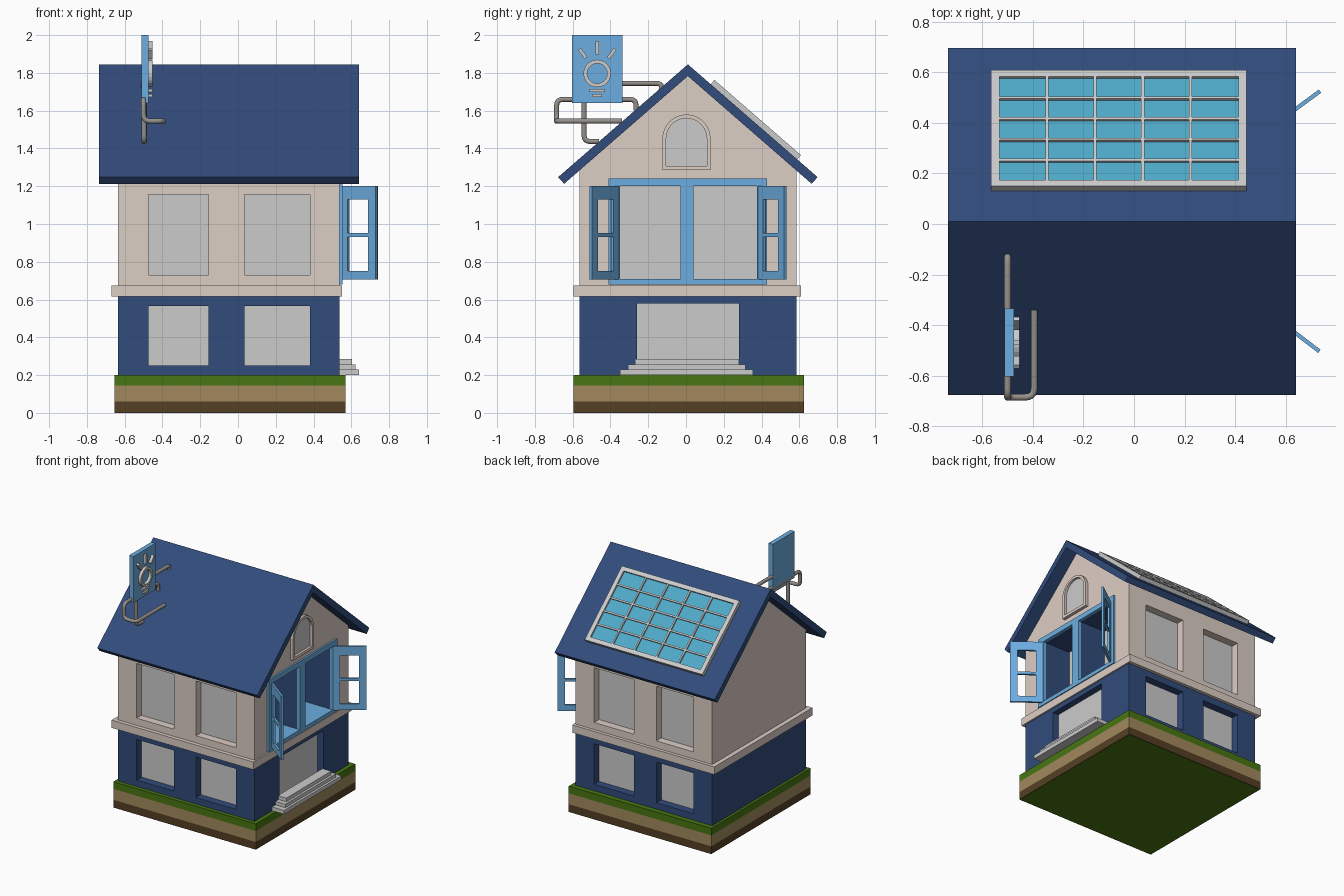
import bpy, bmesh, math
from mathutils import Matrix, Vector

if "Cube" in bpy.data.objects:
    bpy.data.objects.remove(bpy.data.objects["Cube"])


def material(name, r, g, b):
    m = bpy.data.materials.new(name)
    m.diffuse_color = (r, g, b, 1)
    m.use_nodes = True
    m.node_tree.nodes["Principled BSDF"].inputs["Base Color"].default_value = m.diffuse_color
    return m


NAVY = material("navy", .031, .072, .2)
BLUE = material("light_blue", .15, .42, .75)
WALL = material("plaster", .72, .62, .56)
TEAL = material("teal", .08, .4, .58)
GREEN = material("grass", .065, .18, .006)
TAN = material("sand", .36, .25, .11)
BROWN = material("soil", .09, .05, .018)
METAL = material("pipe_metal", .3, .28, .26)


def finish(name, bm, mat=None, matrix=None):
    bmesh.ops.recalc_face_normals(bm, faces=bm.faces)
    me = bpy.data.meshes.new(name)
    bm.to_mesh(me)
    bm.free()
    ob = bpy.data.objects.new(name, me)
    bpy.context.collection.objects.link(ob)
    if mat:
        me.materials.append(mat)
    if matrix:
        ob.matrix_world = matrix
    return ob


def boxes(name, items, mat=None, matrix=None):
    """One object made of boxes given as x0, x1, y0, y1, z0, z1."""
    bm = bmesh.new()
    for x0, x1, y0, y1, z0, z1 in items:
        m = Matrix.Translation(((x0 + x1) / 2, (y0 + y1) / 2, (z0 + z1) / 2))
        bmesh.ops.create_cube(bm, size=1, matrix=m @ Matrix.Diagonal((x1 - x0, y1 - y0, z1 - z0, 1)))
    return finish(name, bm, mat, matrix)


def prism(name, pts, x0, x1, mat=None):
    """Extrude a (y, z) profile along x."""
    bm = bmesh.new()
    f = bm.faces.new([bm.verts.new((x0, y, z)) for y, z in pts])
    ext = bmesh.ops.extrude_face_region(bm, geom=[f])["geom"]
    bmesh.ops.translate(bm, vec=(x1 - x0, 0, 0), verts=[v for v in ext if isinstance(v, bmesh.types.BMVert)])
    return finish(name, bm, mat)


def cut(ob, cutter):
    mod = ob.modifiers.new("cut", 'BOOLEAN')
    mod.operation = 'DIFFERENCE'
    mod.solver = 'EXACT'
    mod.object = cutter
    cutter.hide_render = True
    bpy.context.view_layer.objects.active = ob
    bpy.ops.object.modifier_apply(modifier=mod.name)
    bpy.data.objects.remove(cutter)


def arc(cy, cz, r, a0, a1, n):
    return [(cy + r * math.cos(math.radians(a0 + (a1 - a0) * i / n)),
             cz + r * math.sin(math.radians(a0 + (a1 - a0) * i / n))) for i in range(n + 1)]


def pipe(name, pts, r=.014, bend=.035):
    """Round tube along a path with rounded corners."""
    pts = [Vector(p) for p in pts]
    path = [pts[0]]
    for a, b, c in zip(pts, pts[1:], pts[2:]):
        p = b + (a - b).normalized() * min(bend, (a - b).length / 2)
        q = b + (c - b).normalized() * min(bend, (c - b).length / 2)
        for i in range(6):
            t = i / 5
            path.append(p * (1 - t) ** 2 + b * 2 * t * (1 - t) + q * t * t)
    path.append(pts[-1])
    cu = bpy.data.curves.new(name, 'CURVE')
    cu.dimensions = '3D'
    cu.bevel_depth = r
    cu.bevel_resolution = 3
    cu.use_fill_caps = True
    sp = cu.splines.new('POLY')
    sp.points.add(len(path) - 1)
    for s, p in zip(sp.points, path):
        s.co = (*p, 1)
    cu.materials.append(METAL)
    bpy.context.collection.objects.link(bpy.data.objects.new(name, cu))


# Layered ground block
for name, z0, z1, mat in (("soil", 0, .06, BROWN), ("sand", .06, .145, TAN), ("grass", .145, .2, GREEN)):
    boxes(name, [(-.655, .57, -.595, .625, z0, z1)], mat)
boxes("ground_underside", [(-.65, .565, -.59, .62, -.001, .002)], GREEN)

# Walls with window and door recesses
Y0, Y1, X0, X1, D = -.565, .585, -.635, .538, .07
columns = ((-.475, -.155), (.035, .38))
lower = boxes("lower_walls", [(X0, X1, Y0, Y1, .2, .615)], NAVY)
upper = prism("upper_walls", [(Y0, .675), (Y1, .675), (Y1, 1.287), (.01, 1.79), (Y0, 1.287)], X0, X1, WALL)
boxes("floor_band", [(-.67, .55, -.595, .61, .615, .675)], WALL)
for ob, z0, z1 in ((lower, .25, .565), (upper, .73, 1.155)):
    holes, panes = [], []
    for a, b in columns:
        holes += [(a, b, Y0 - .1, Y0 + D, z0, z1), (a, b, Y1 - D, Y1 + .1, z0, z1)]
        panes += [(a, b, Y0 + D - .01, Y0 + D + .01, z0, z1), (a, b, Y1 - D - .01, Y1 - D + .01, z0, z1)]
    cut(ob, boxes("cutter", holes))
    boxes(ob.name.replace("walls", "windows"), panes)
cut(lower, boxes("cutter", [(X1 - .06, .7, -.26, .28, .21, .58)]))
boxes("door", [(X1 - .065, X1 - .05, -.26, .28, .21, .58)])

# Wide side window: deep recess, lining, frame and pane
W = .24
cut(upper, boxes("cutter", [(X1 - W, .7, -.39, .41, .69, 1.22)]))
boxes("side_window_pane", [(X1 - W - .01, X1 - W + .01, -.39, .41, .69, 1.22)])
boxes("side_window_lining", [(X1 - W, X1 - .005, a, b, .69, 1.22) for a, b in
                             ((-.39, -.352), (-.028, .038), (.377, .41))]
      + [(X1 - W, X1 - .005, -.39, .41, 1.202, 1.22)], NAVY)
boxes("side_window_sill", [(X1 - W, X1, -.352, .377, .685, .71)], BLUE)
boxes("side_window_frame", [(X1 - .01, .552, a, b, .68, 1.24) for a, b in
                            ((-.41, -.35), (-.03, .04), (.375, .43))]
      + [(X1 - .01, .552, a, b, c, d) for a, b in ((-.35, -.03), (.04, .375))
         for c, d in ((.68, .71), (1.2, 1.24))], BLUE)

# Open shutters
for name, y, dy in (("left_shutter", -.36, -.145), ("right_shutter", .385, .14)):
    m = Matrix.Translation((.545, y, 0)) @ Matrix.Rotation(math.atan2(dy, .19), 4, 'Z')
    t = .008
    boxes(name, [(0, .05, -t, t, .705, 1.2), (.185, .237, -t, t, .705, 1.2),
                 (.05, .185, -t, t, .705, .752), (.05, .185, -t, t, 1.13, 1.2),
                 (.05, .185, -t, t, .932, .952)], BLUE, m)

# Arched attic window
frame = prism("attic_window_frame", [(-.125, 1.285), (.13, 1.285)] + arc(.0025, 1.4525, .1275, 0, 180, 16), .53, .562, WALL)
inner = [(-.105, 1.307), (.11, 1.307)] + arc(.0025, 1.4525, .1075, 0, 180, 16)
cut(frame, prism("cutter", inner, .4, .7))
prism("attic_window_pane", inner, .53, .543)

# Entrance steps
boxes("steps", [(.53, .64, -.35, .355, .2, .23), (.53, .622, -.308, .315, .23, .257),
                (.53, .604, -.27, .28, .257, .285)])

# Roof
prism("roof", [(.01, 1.845), (.697, 1.248), (.665, 1.213), (.01, 1.783), (-.645, 1.213), (-.677, 1.248)],
      -.735, .64, NAVY)

# Solar panel on the rear slope
m = Matrix.Translation((0, .01, 1.845)) @ Matrix.Rotation(-math.atan(.869), 4, 'X')
a, b, s, e, k = -.565, .445, .16, .767, .032
boxes("solar_cells", [(a + .01, b - .01, s + .01, e - .01, 0, .016)], TEAL, m)
boxes("solar_frame", [(a, a + k, s, e, -.004, .03), (b - k, b, s, e, -.004, .03),
                      (a + k, b - k, s, s + k, -.004, .03), (a + k, b - k, e - k, e, -.004, .03)], None, m)
dx, ds = (b - a - 2 * k) / 5, (e - s - 2 * k) / 5
boxes("solar_grid", [(a + k + dx * i - .006, a + k + dx * i + .006, s + k, e - k, .01, .028) for i in range(1, 5)]
      + [(a + k, b - k, s + k + ds * i - .006, s + k + ds * i + .006, .01, .027) for i in range(1, 5)], None, m)

# Rooftop board with a light bulb relief
boxes("sign_board", [(-.512, -.475, -.603, -.335, 1.64, 2.0)], BLUE)
cy, cz, f0, f1 = -.47, 1.797, -.48, -.453
ring = prism("bulb_ring", arc(cy, cz, .073, 0, 345, 23), f0, f1)
cut(ring, prism("cutter", arc(cy, cz, .053, 0, 345, 23), -.6, -.3))
boxes("bulb_base", [(f0, f1, cy - .04, cy + .04, 1.7, 1.716), (f0, f1, cy - .025, cy + .025, 1.673, 1.689)])
for i, ang in enumerate((-36, 0, 36)):
    m = Matrix.Translation((0, cy, cz)) @ Matrix.Rotation(math.radians(ang), 4, 'X')
    boxes(f"bulb_ray_{i + 1}", [(f0, f1, -.009, .009, .1, .172 - abs(ang) * .0003)], None, m)

# Pipes carrying the board
pipe("upper_pipe", [(-.5, -.34, 1.745), (-.5, -.13, 1.745), (-.5, -.13, 1.71)])
pipe("lower_pipe", [(-.497, -.54, 1.65), (-.497, -.54, 1.437), (-.497, -.46, 1.437)])
pipe("loop_pipe", [(-.5, -.265, 1.6), (-.5, -.265, 1.66), (-.5, -.685, 1.66), (-.5, -.685, 1.545),
                   (-.395, -.685, 1.545), (-.395, -.34, 1.545)])
